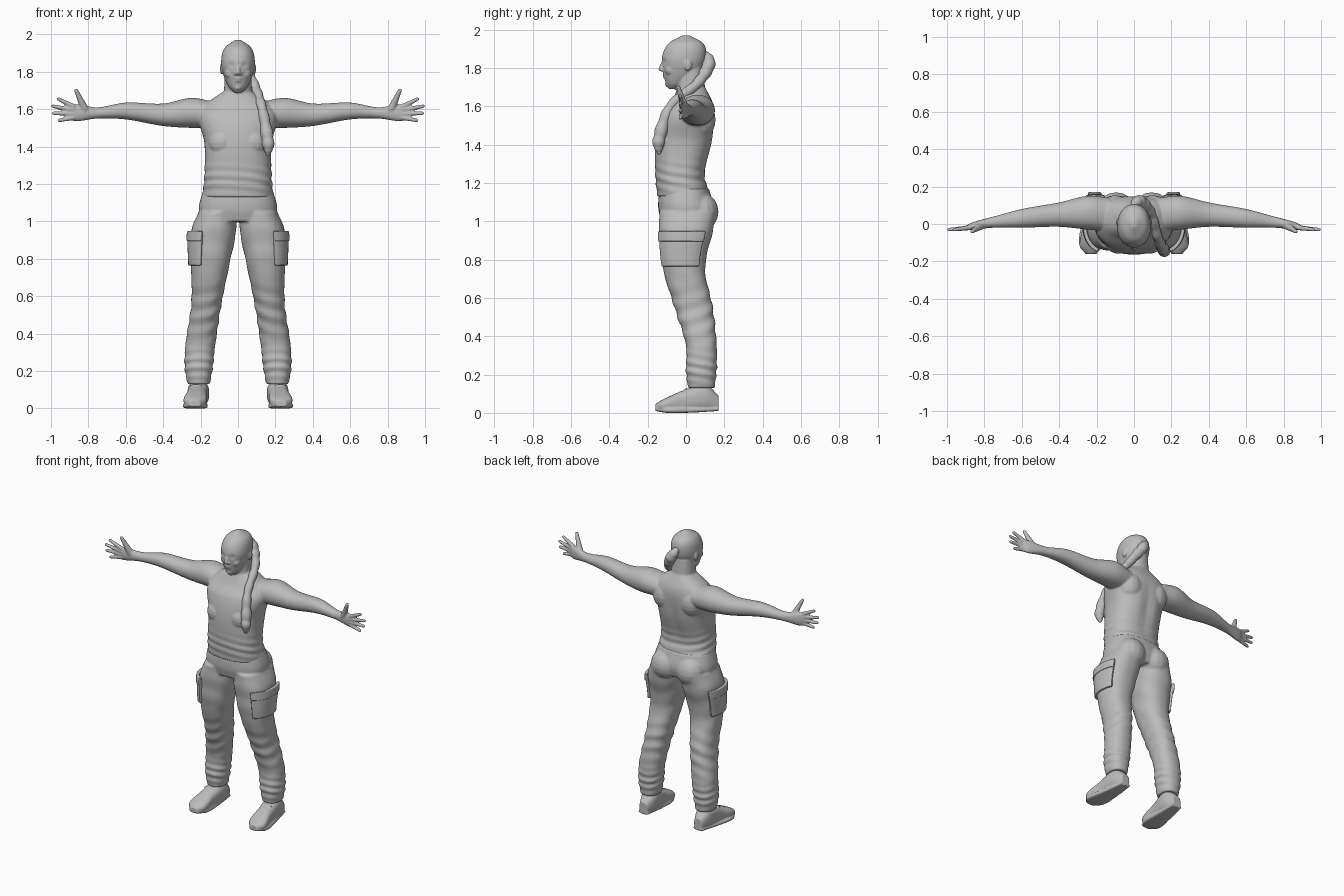
import bpy, bmesh, math
from mathutils import Matrix, Vector

if "Cube" in bpy.data.objects:
    bpy.data.objects.remove(bpy.data.objects["Cube"])

GREY = (.5, .5, .5, 1)
clay = bpy.data.materials.new("clay_grey")
clay.use_nodes = True
clay.diffuse_color = GREY
clay.node_tree.nodes["Principled BSDF"].inputs["Base Color"].default_value = GREY


def sample(sections, position):
    """Smooth interpolation of section values along a part."""
    last = len(sections) - 1
    index = 0
    while index < last - 1 and position > sections[index + 1][0]:
        index += 1

    def slope(at, column):
        before, after = sections[max(at - 1, 0)], sections[min(at + 1, last)]
        return (after[column] - before[column]) / (after[0] - before[0])

    low, high = sections[index], sections[index + 1]
    span = high[0] - low[0]
    u = (position - low[0]) / span
    ease = u * u * (3 - 2 * u)
    return [low[column] + (high[column] - low[column]) * ease
            + span * u * (1 - u) * ((1 - u) * slope(index, column) - u * slope(index + 1, column))
            for column in range(1, len(low))]


def surface(axis, sections, position, angle, power=2.3, fold=None, grow=0):
    """Point on a rounded tube; sections are (position, centre a, centre b, half a, half b)."""
    centre_a, centre_b, half_a, half_b = sample(sections, position)
    cosine, sine = math.cos(angle), math.sin(angle)
    scale = 1 + (fold(position, angle) if fold else 0)
    a = centre_a + (half_a * scale + grow) * math.copysign(abs(cosine) ** (2 / power), cosine)
    b = centre_b + (half_b * scale + grow) * math.copysign(abs(sine) ** (2 / power), sine)
    return {"x": (position, a, b), "y": (a, position, b), "z": (a, b, position)}[axis]


def bridge(bm, rows, closed):
    for low, high in zip(rows, rows[1:]):
        count = len(low)
        for k in range(count if closed else count - 1):
            n = (k + 1) % count
            bm.faces.new((low[k], low[n], high[n], high[k]))


def loft(bm, axis, sections, rings=80, sides=48, **shape):
    start, end = sections[0][0], sections[-1][0]
    rows = [[bm.verts.new(surface(axis, sections, start + (end - start) * ring / rings,
                                  math.tau * side / sides, **shape))
             for side in range(sides)] for ring in range(rings + 1)]
    bridge(bm, rows, True)
    bm.faces.new(rows[0])
    bm.faces.new(rows[-1])


def upright(bm, sections, **shape):
    """Loft on the centre line from (z, centre y, half width, half depth)."""
    loft(bm, "z", [(z, 0, *rest) for z, *rest in sections], **shape)


def blob(bm, centre, size):
    matrix = Matrix.LocRotScale(Vector(centre), None, Vector(size))
    bmesh.ops.create_uvsphere(bm, u_segments=16, v_segments=10, radius=1, matrix=matrix)


def chain(bm, points, count, ripple=0):
    """Run of overlapping balls along points (x, y, z, radius)."""
    keyed = [(index, *point) for index, point in enumerate(points)]
    for step in range(count + 1):
        *centre, radius = sample(keyed, (len(points) - 1) * step / count)
        radius *= 1 + ripple * math.sin(step)
        blob(bm, centre, (radius, radius, radius))


def mirror(bm):
    everything = bm.verts[:] + bm.edges[:] + bm.faces[:]
    for item in bmesh.ops.duplicate(bm, geom=everything)["geom"]:
        if isinstance(item, bmesh.types.BMVert):
            item.co.x *= -1


def finish(bm, name, voxel=None):
    bmesh.ops.recalc_face_normals(bm, faces=bm.faces[:])
    for face in bm.faces:
        face.smooth = True
    mesh = bpy.data.meshes.new(name)
    bm.to_mesh(mesh)
    bm.free()
    mesh.materials.append(clay)
    obj = bpy.data.objects.new(name, mesh)
    bpy.context.collection.objects.link(obj)
    if voxel:
        remesh = obj.modifiers.new("blend", "REMESH")
        remesh.mode = "VOXEL"
        remesh.voxel_size = voxel
        remesh.use_smooth_shade = True
        soften = obj.modifiers.new("soften", "SMOOTH")
        soften.iterations = 4
    return obj


def bell(value, centre, width):
    return math.exp(-((value - centre) / width) ** 2)


# Cloth folds, spine groove and eye sockets
def shirt_fold(z, angle):
    spine = bell(angle, math.pi / 2, .16) * bell(z, 1.4, .16)
    waist = bell(z, 1.22, .07) * math.sin(z * 120 + 3 * math.sin(angle) + 2 * math.cos(angle))
    return .02 * waist - .07 * spine


def leg_fold(z, angle):
    knee = bell(z, .5, .13) * math.sin(z * 75 + 3 * math.cos(angle + 1))
    cuff = bell(z, .23, .07) * math.sin(z * 130 + 2 * math.sin(angle))
    thigh = bell(z, .85, .2) * math.sin(z * 45 + 4 * math.sin(angle))
    return .04 * knee + .06 * cuff + .015 * thigh


def face_dent(z, angle):
    front = math.pi * 1.5
    sockets = bell(angle, front - .4, .2) + bell(angle, front + .4, .2)
    return -.06 * sockets * bell(z, 1.835, .016)


# Arms
body = bmesh.new()
loft(body, "x", [
    (.13, .05, 1.57, .09, .07), (.25, .06, 1.58, .09, .08),
    (.4, .05, 1.57, .065, .06), (.6, .03, 1.59, .05, .045),
    (.75, .01, 1.58, .03, .03), (.86, -.01, 1.58, .02, .045),
    (.9, -.02, 1.58, .01, .04)], power=2.1)

# Fanned fingers and thumb
for index, reach in enumerate((.96, .99, .985, .955)):
    spread = 1.5 - index
    chain(body, [(.88, -.02, 1.585 + .02 * spread, .014),
                 (reach, -.03, 1.597 + .038 * spread, .01)], 14)
chain(body, [(.82, -.01, 1.6, .022), (.865, -.04, 1.7, .011)], 14)

# Chest, shoulder blades, ears, cheeks, eyes and nostrils
blob(body, (.08, -.09, 1.42), (.08, .07, .08))
blob(body, (.1, .075, 1.53), (.085, .08, .1))
blob(body, (.087, .01, 1.815), (.01, .02, .03))
blob(body, (.04, -.08, 1.79), (.03, .03, .03))
blob(body, (.03, -.1, 1.834), (.014, .01, .01))
blob(body, (.012, -.124, 1.79), (.01, .01, .01))
mirror(body)

# Torso, neck and head
upright(body, [(1.13, -.01, .19, .14), (1.24, -.03, .18, .13), (1.42, -.01, .18, .15),
               (1.55, .01, .21, .14), (1.62, .03, .18, .11), (1.7, .03, .07, .07)],
        power=2.4, fold=shirt_fold)
upright(body, [(1.58, .03, .08, .08), (1.8, .02, .07, .07)])
upright(body, [(1.69, -.07, .02, .02), (1.72, -.05, .05, .055), (1.79, -.02, .08, .1),
               (1.86, -.01, .09, .115), (1.93, 0, .07, .09), (1.97, 0, .015, .02)],
        power=2.1, fold=face_dent)

# Nose, lips and chin
chain(body, [(0, -.11, 1.845, .01), (0, -.133, 1.796, .012)], 10)
blob(body, (0, -.11, 1.765), (.024, .014, .006))
blob(body, (0, -.107, 1.752), (.02, .014, .007))
blob(body, (0, -.09, 1.715), (.02, .02, .016))
finish(body, "upper_body", .0052)

# Braid over the left shoulder
braid = bmesh.new()
chain(braid, [(0, .1, 1.87, .02), (.03, .12, 1.82, .033), (.09, .06, 1.72, .027),
              (.13, -.08, 1.6, .026), (.16, -.14, 1.43, .033), (.16, -.14, 1.36, .012)],
      70, ripple=.08)
finish(braid, "braid", .005)

# Trousers
leg = [(.13, .21, .08, .06, .07), (.22, .21, .08, .075, .08), (.35, .2, .08, .08, .08),
       (.55, .17, .04, .08, .1), (.75, .15, -.01, .1, .11), (.95, .13, 0, .12, .14),
       (1.05, .11, .01, .1, .15)]
trousers = bmesh.new()
loft(trousers, "z", leg, rings=120, fold=leg_fold)
blob(trousers, (.095, .08, 1.05), (.1, .09, .1))
mirror(trousers)
upright(trousers, [(1, 0, .19, .13), (1.07, 0, .21, .145), (1.17, -.01, .185, .13)], power=2.4)
finish(trousers, "trousers", .007)


# Cargo pockets wrapped around the outer thighs
def pocket(name, bottom, top, grow):
    bm = bmesh.new()
    rows = [[bm.verts.new(surface("z", leg, bottom + (top - bottom) * row / 8,
                                  math.radians(-66 + 6.5 * column), grow=grow))
             for column in range(17)] for row in range(9)]
    bridge(bm, rows, False)
    mirror(bm)
    obj = finish(bm, name)
    thick = obj.modifiers.new("thickness", "SOLIDIFY")
    thick.thickness = .02
    thick.offset = 0
    edge = obj.modifiers.new("soft_edge", "BEVEL")
    edge.width = .005
    edge.segments = 3


pocket("cargo_pockets", .765, .93, .006)
pocket("pocket_flaps", .895, .948, .012)

# Shoes with soles and laces
shoes = bmesh.new()
loft(shoes, "y", [
    (-.16, .23, .03, .025, .016), (-.12, .23, .04, .06, .03), (-.02, .22, .06, .055, .055),
    (.1, .21, .08, .055, .07), (.17, .21, .05, .03, .04)], power=2.6)
loft(shoes, "y", [
    (-.16, .23, .02, .03, .01), (-.1, .23, .015, .064, .015),
    (.02, .22, .015, .055, .014), (.17, .21, .02, .035, .01)], power=4)
for row in range(3):
    blob(shoes, (.225, .03 * row - .06, .09 + .016 * row), (.035, .007, .007))
mirror(shoes)
finish(shoes, "shoes", .005)
